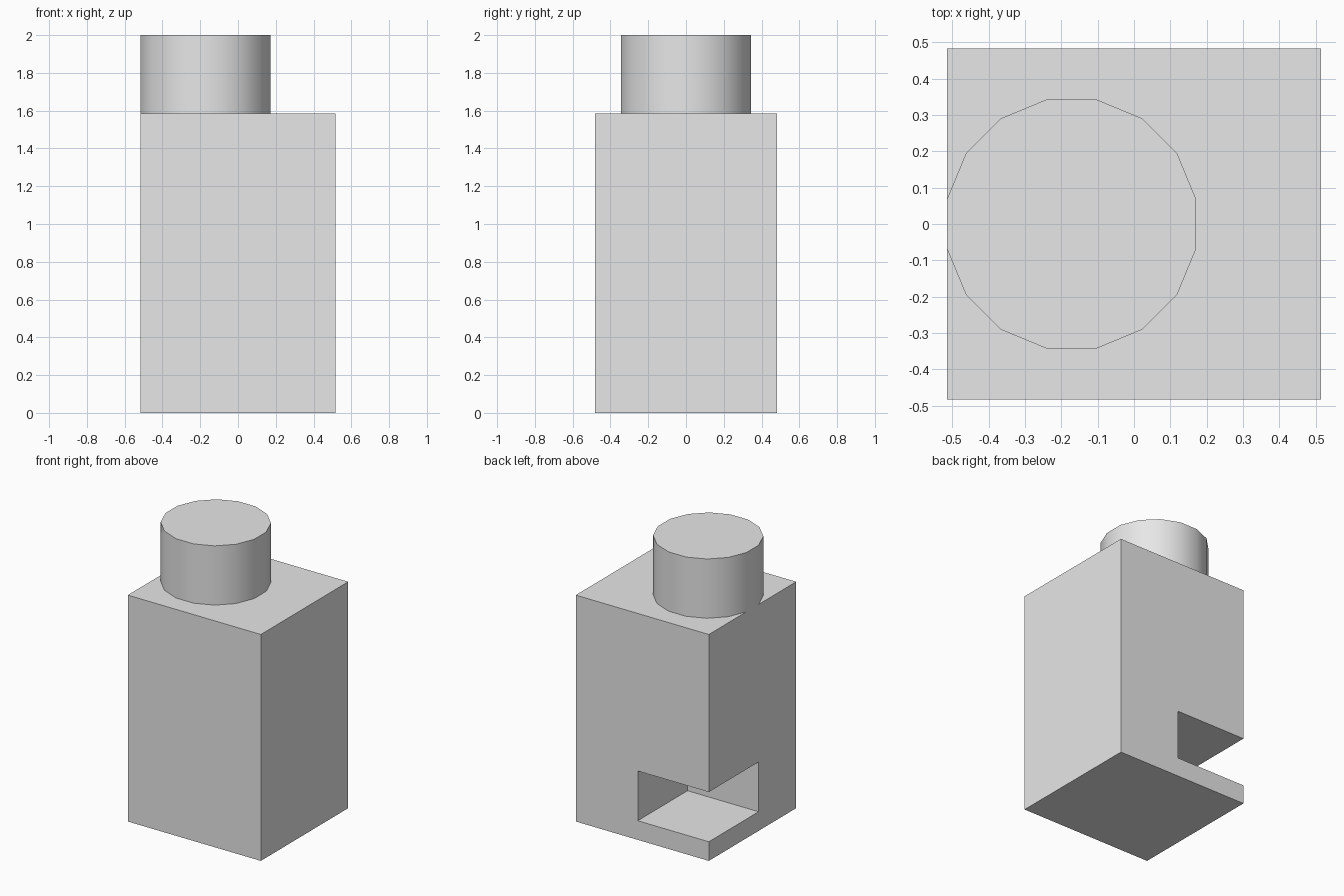
import bpy
import bmesh
import math
from mathutils import Matrix, Vector

old = bpy.data.objects.get("Cube")
if old:
    bpy.data.objects.remove(old, do_unlink=True)

# One plain grey for everything
grey = bpy.data.materials.new("plain_grey")
grey.use_nodes = True
colour = (0.8, 0.8, 0.8, 1)
grey.diffuse_color = colour
grey.node_tree.nodes["Principled BSDF"].inputs["Base Color"].default_value = colour


def add_object(name, bm):
    mesh = bpy.data.meshes.new(name)
    bm.to_mesh(mesh)
    bm.free()
    mesh.materials.append(grey)
    obj = bpy.data.objects.new(name, mesh)
    bpy.context.collection.objects.link(obj)
    return obj


def add_box(name, low, high):
    low, high = Vector(low), Vector(high)
    bm = bmesh.new()
    place = Matrix.Translation((low + high) / 2) @ Matrix.Diagonal((*(high - low), 1))
    bmesh.ops.create_cube(bm, size=1, matrix=place)
    return add_object(name, bm)


def select_only(obj):
    bpy.ops.object.select_all(action="DESELECT")
    obj.select_set(True)
    bpy.context.view_layer.objects.active = obj


half_x, half_y, body_top, total = 0.515, 0.483, 1.585, 2.0

# Main block with a box-shaped notch cut from its back corner
body = add_box("body", (-half_x, -half_y, 0), (half_x, half_y, body_top))
cutter = add_box("notch_cutter", (-half_x - 0.2, half_y - 0.55, 0.134),
                 (-half_x + 0.55, half_y + 0.2, 0.482))
cutter.hide_render = True
cut = body.modifiers.new("notch", "BOOLEAN")
cut.operation = "DIFFERENCE"
cut.solver = "EXACT"
cut.object = cutter
select_only(body)
bpy.ops.object.modifier_apply(modifier=cut.name)
bpy.data.objects.remove(cutter, do_unlink=True)

# Sixteen-sided round stud, flush with one side of the block
sides, flat_radius = 16, 0.343
radius = flat_radius / math.cos(math.pi / sides)
bm = bmesh.new()
place = (Matrix.Translation((flat_radius - half_x, 0, (body_top + total) / 2))
         @ Matrix.Rotation(math.pi / sides, 4, "Z"))
bmesh.ops.create_cone(bm, cap_ends=True, segments=sides, radius1=radius,
                      radius2=radius, depth=total - body_top, matrix=place)
stud = add_object("round_stud", bm)
select_only(stud)
bpy.ops.object.shade_smooth_by_angle(angle=math.radians(30))
